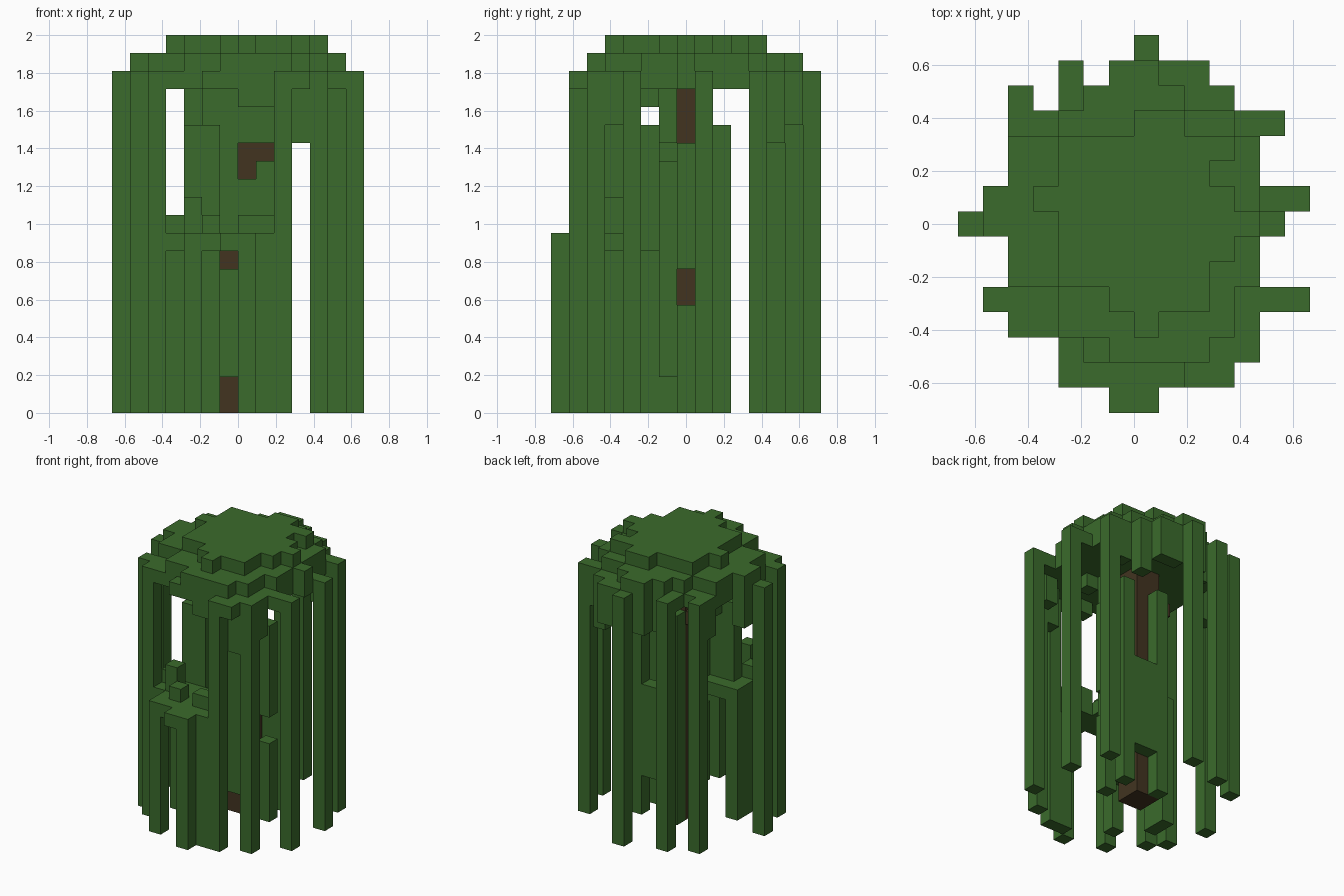
import bpy
import bmesh
from mathutils import Vector

cube = bpy.data.objects.get("Cube")
if cube:
    bpy.data.objects.remove(cube, do_unlink=True)

UNIT = 2 / 21          # edge of one block
MID_Y = 7.5            # rows run from the front (row zero) to the back


def make_material(name, color):
    mat = bpy.data.materials.new(name)
    mat.use_nodes = True
    mat.diffuse_color = color
    mat.node_tree.nodes["Principled BSDF"].inputs["Base Color"].default_value = color
    return mat


def box(x0, x1, y0, y1, z0, z1):
    """Block cells of a box; upper ends are excluded."""
    return {(x, y, z) for x in range(x0, x1) for y in range(y0, y1) for z in range(z0, z1)}


def layer(first_row, spans, z):
    """One flat foliage layer made of a span of blocks per row."""
    cells = set()
    for row, (x0, x1) in enumerate(spans, first_row):
        cells |= box(x0, x1, row, row + 1, z, z + 1)
    return cells


def strands(spots, z0, z1):
    """Hanging strands, one block wide."""
    cells = set()
    for x, y in spots:
        cells |= box(x, x + 1, y, y + 1, z0, z1)
    return cells


def build(name, cells, mat, solid):
    """Mesh of the outer faces of a group of blocks."""
    bm = bmesh.new()
    verts = {}

    def vert(p):
        key = tuple(p)
        if key not in verts:
            verts[key] = bm.verts.new((p[0] * UNIT, (p[1] - MID_Y) * UNIT, p[2] * UNIT))
        return verts[key]

    for cell in sorted(cells):
        for axis in range(3):
            u, v = Vector(), Vector()
            u[(axis + 1) % 3] = v[(axis + 2) % 3] = 1
            for side in (0, 1):
                near = list(cell)
                near[axis] += 2 * side - 1
                if tuple(near) in solid:
                    continue
                p = Vector(cell)
                p[axis] += side
                loop = [p, p + u, p + u + v, p + v]
                if not side:
                    loop.reverse()
                bm.faces.new([vert(q) for q in loop])
    mesh = bpy.data.meshes.new(name)
    bm.to_mesh(mesh)
    bm.free()
    mesh.materials.append(mat)
    obj = bpy.data.objects.new(name, mesh)
    bpy.context.collection.objects.link(obj)


leaf = make_material("leaf green", (0.043, 0.147, 0.025, 1))
bark = make_material("bark brown", (0.054, 0.034, 0.0145, 1))

# Stepped crown, from the top down
crown = layer(3, [(0, 1), (-1, 3), (-3, 3), (-3, 4), (-3, 5), (-4, 4),
                  (-3, 3), (-3, 4), (0, 2)], 20)
crown |= layer(2, [(-1, 3), (-3, 4), (-3, 4), (-5, 5), (-5, 5), (-6, 6),
                   (-6, 5), (-5, 5), (-5, 5), (-3, 4), (-2, 2), (-1, 1)], 19)
crown |= layer(1, [(2, 4), (-2, 5), (-5, 5), (-6, 7), (-5, 5), (-5, 5), (-7, 6),
                   (-6, 7), (-5, 5), (-5, 5), (-5, 6), (-3, 4), (-1, 3), (0, 1)], 18)
crown |= layer(13, [(-3, -2)], 18) | layer(12, [(-5, -4)], 18)

# Long strands reaching the ground
long_strands = strands([(2, 1), (4, 2), (-5, 3), (-6, 4), (6, 4), (-7, 7), (6, 8),
                        (5, 11), (-5, 12), (-3, 13), (0, 14)], 0, 18)

# Short strands under the rim
short_strands = strands([(3, 2), (3, 12)], 15, 18)
short_strands |= strands([(2, 13), (1, 13), (-1, 13), (-2, 12), (4, 3),
                          (-6, 8), (-5, 11), (4, 11)], 16, 18)
short_strands |= strands([(0, 2), (1, 2), (2, 5)], 17, 18)

# Curtain of leaves close around the trunk
curtain = strands([(-1, 6)], 2, 8) | strands([(-1, 6)], 9, 18)
curtain |= strands([(0, 6)], 2, 13) | strands([(1, 6)], 2, 14)
curtain |= strands([(0, 6), (1, 6), (-2, 6)], 15, 18)
curtain |= strands([(2, 7)], 0, 6) | strands([(2, 7)], 8, 15)
curtain |= strands([(-1, 9), (2, 9)], 0, 16) | strands([(0, 9), (1, 9)], 3, 10)
curtain |= strands([(-3, 5), (-2, 5)], 9, 16)

# Lower bough with its own hanging strands
bough = box(-5, 0, 3, 5, 9, 10) | box(-4, -1, 5, 7, 9, 10)
bough |= box(-3, 2, 1, 3, 9, 10) | box(-1, 1, 0, 1, 9, 10)
bough |= strands([(-2, 2), (0, 2), (1, 2), (-4, 4)], 10, 11) | strands([(-3, 3)], 10, 12)
bough |= strands([(0, 0), (1, 1), (-3, 1), (-4, 5), (-4, 6), (-2, 3)], 0, 10)

# Trunk with two stub branches
trunk = box(-1, 1, 7, 9, 0, 18) | box(1, 2, 7, 8, 14, 15) | box(-2, -1, 8, 9, 15, 16)

foliage = crown | long_strands | short_strands | curtain | bough
solid = foliage | trunk

build("crown", crown, leaf, solid)
build("long_strands", long_strands, leaf, solid)
build("short_strands", short_strands, leaf, solid)
build("inner_curtain", curtain, leaf, solid)
build("lower_bough", bough - curtain, leaf, solid)
build("trunk", trunk, bark, solid)
